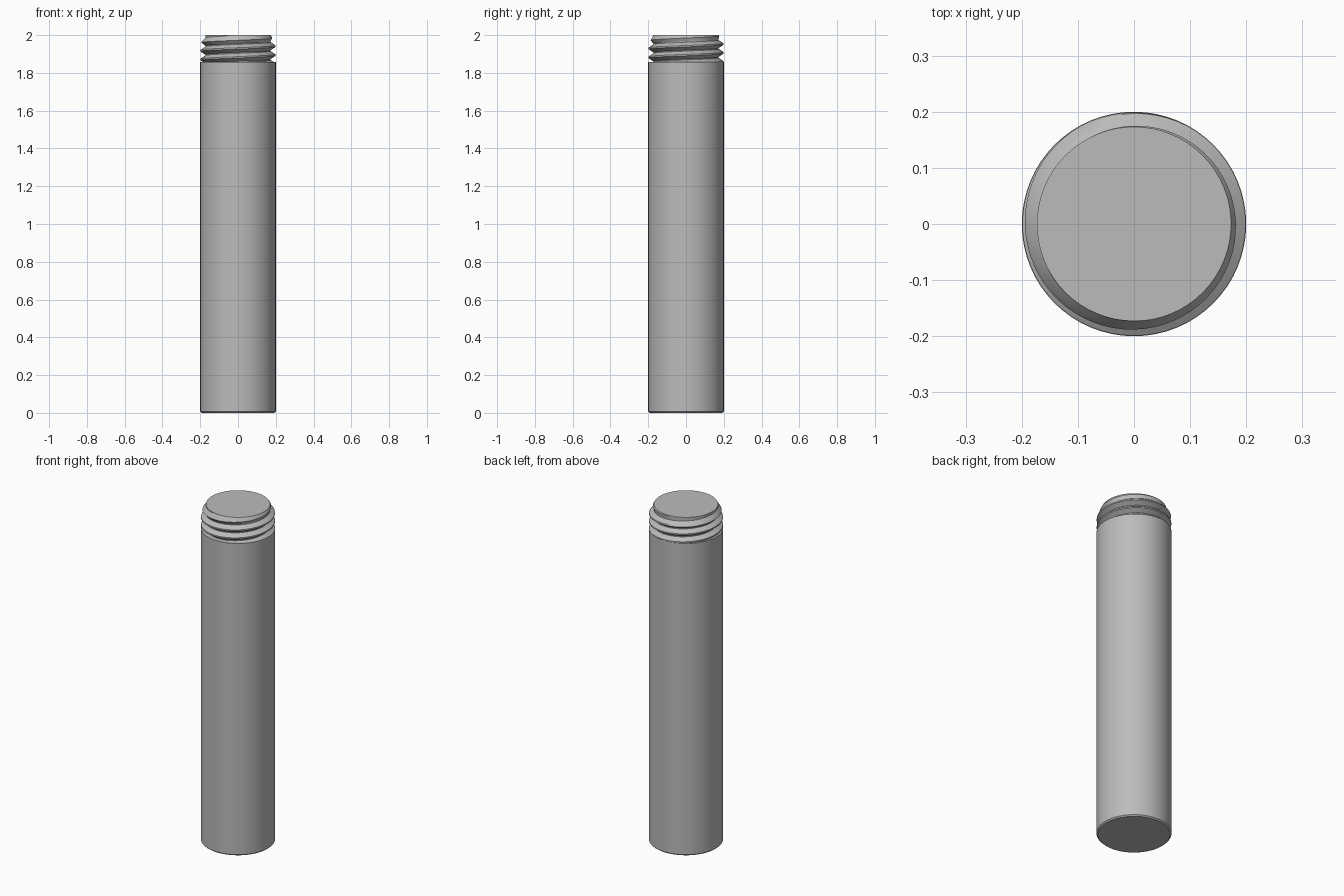
import bpy, bmesh, math

old = bpy.data.objects.get("Cube")
if old:
    bpy.data.objects.remove(old, do_unlink=True)

SIDES = 64
TOP, SHOULDER = 2.0, 1.857
CREST, ROOT, PITCH = 0.199, 0.173, 0.047

steel = bpy.data.materials.new("grey steel")
steel.use_nodes = True
colour = (0.5, 0.5, 0.5, 1)
steel.diffuse_color = colour
steel.node_tree.nodes["Principled BSDF"].inputs["Base Color"].default_value = colour


def finish(name, bm, angle):
    bmesh.ops.recalc_face_normals(bm, faces=bm.faces)
    mesh = bpy.data.meshes.new(name)
    bm.to_mesh(mesh)
    bm.free()
    mesh.materials.append(steel)
    obj = bpy.data.objects.new(name, mesh)
    bpy.context.collection.objects.link(obj)
    bpy.ops.object.select_all(action='DESELECT')
    obj.select_set(True)
    bpy.context.view_layer.objects.active = obj
    bpy.ops.object.shade_smooth_by_angle(angle=math.radians(angle))
    return obj


# Plain shank with a small bevel around the foot
bm = bmesh.new()
profile = [(0, 0), (0.193, 0), (0.2, 0.007), (0.2, SHOULDER), (0, SHOULDER)]
verts = [bm.verts.new((r, 0, z)) for r, z in profile]
edges = [bm.edges.new(pair) for pair in zip(verts, verts[1:])]
bmesh.ops.spin(bm, geom=verts + edges, cent=(0, 0, 0), axis=(0, 0, 1),
               angle=math.tau, steps=SIDES)
bmesh.ops.remove_doubles(bm, verts=bm.verts, dist=1e-5)
finish("shank", bm, 30)

# Right-handed thread: a sheared grid of root and crest rows, chamfered at the top
section = [(-0.08, CREST), (0.08, CREST), (0.45, ROOT), (0.55, ROOT)]
bottom = SHOULDER - 0.02
bm = bmesh.new()
columns = []
for i in range(SIDES + 1):
    a = math.tau * i / SIDES
    column = []
    for turn in range(-6, 3):
        for offset, r in section:
            z = TOP + PITCH * (turn + offset + i / SIDES - 0.25)
            z = min(max(z, bottom), TOP)
            chamfer = ROOT + (CREST - ROOT) * (TOP - z) / PITCH
            r = ROOT if z == bottom else min(r, chamfer)
            column.append(bm.verts.new((r * math.cos(a), r * math.sin(a), z)))
    columns.append(column)
for left, right in zip(columns, columns[1:]):
    for k in range(len(left) - 1):
        bm.faces.new((left[k], right[k], right[k + 1], left[k + 1]))
bmesh.ops.remove_doubles(bm, verts=bm.verts, dist=1e-5)
# Flat end caps
bmesh.ops.holes_fill(bm, edges=[e for e in bm.edges if e.is_boundary], sides=0)
finish("thread", bm, 25)
